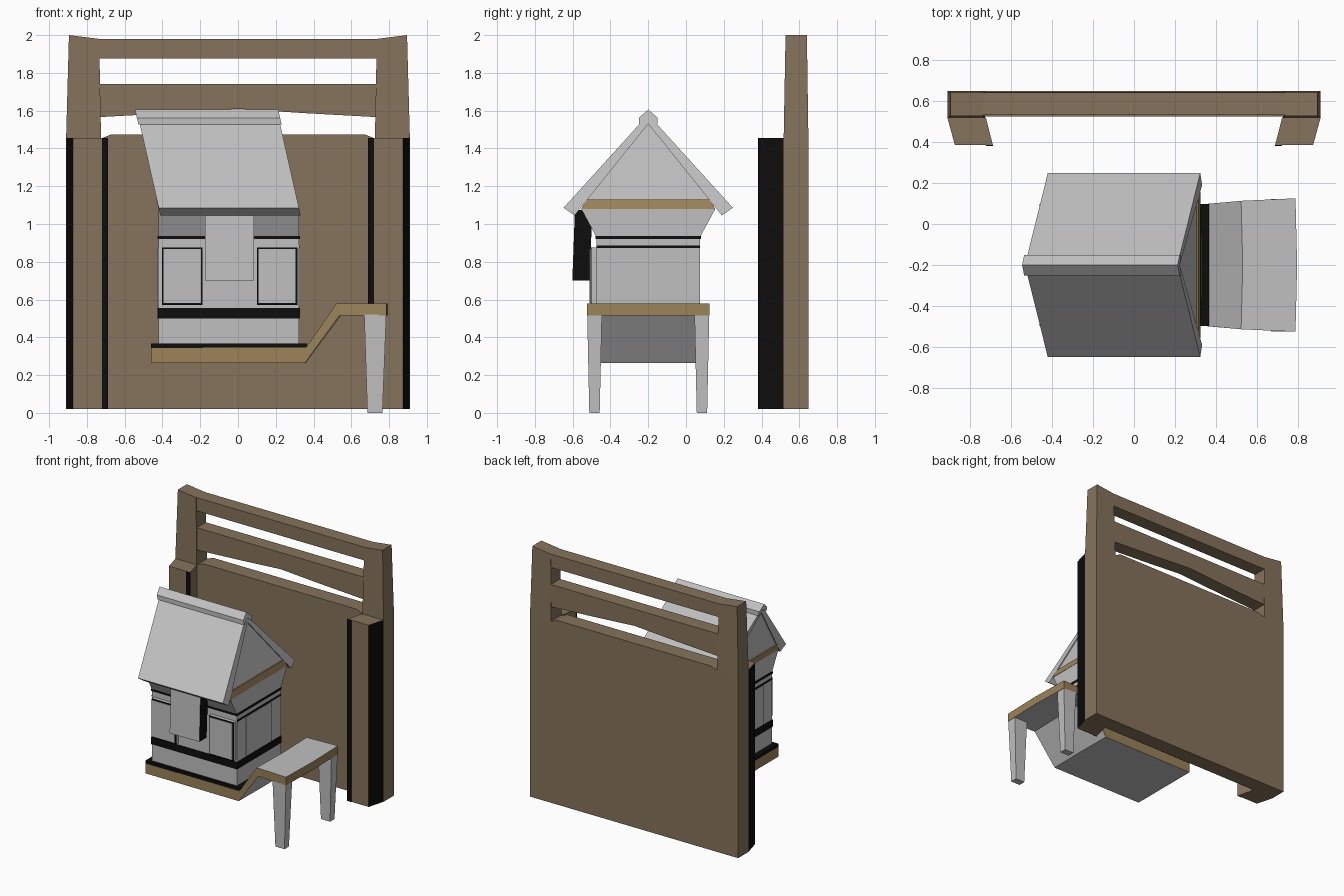
import bpy, bmesh
from mathutils import Vector

if "Cube" in bpy.data.objects:
    bpy.data.objects.remove(bpy.data.objects["Cube"])


def material(name, rgb):
    m = bpy.data.materials.new(name)
    m.diffuse_color = (*rgb, 1)
    m.use_nodes = True
    m.node_tree.nodes["Principled BSDF"].inputs["Base Color"].default_value = m.diffuse_color
    return m


GREY = material("light grey", (0.53, 0.53, 0.53))
BROWN = material("dark brown wood", (0.235, 0.172, 0.105))
TAN = material("tan wood", (0.33, 0.23, 0.098))
BLACK = material("black", (0.004, 0.004, 0.004))


def loft(name, rings, mats, rule=None):
    """Join matching point rings into a capped solid; rule picks a material per face."""
    bm = bmesh.new()
    vs = [[bm.verts.new(p) for p in r] for r in rings]
    n = len(rings[0])
    for a, b in zip(vs, vs[1:]):
        for i in range(n):
            j = (i + 1) % n
            bm.faces.new((a[i], a[j], b[j], b[i]))
    bm.faces.new(vs[0][::-1])
    bm.faces.new(vs[-1])
    bmesh.ops.recalc_face_normals(bm, faces=bm.faces)
    if rule:
        for f in bm.faces:
            f.material_index = rule(f.normal, f.calc_center_median())
    me = bpy.data.meshes.new(name)
    bm.to_mesh(me)
    bm.free()
    for m in mats:
        me.materials.append(m)
    ob = bpy.data.objects.new(name, me)
    bpy.context.collection.objects.link(ob)
    return ob


def rect(x0, x1, y0, y1, z):
    return [(x0, y0, z), (x1, y0, z), (x1, y1, z), (x0, y1, z)]


def box(name, x0, x1, y0, y1, z0, z1, *mats, rule=None):
    return loft(name, [rect(x0, x1, y0, y1, z0), rect(x0, x1, y0, y1, z1)], mats, rule)


def front_prism(name, prof, y0, y1, mat):
    return loft(name, [[(x, y, z) for x, z in prof] for y in (y0, y1)], [mat])


# --- tall wooden back frame ---
front_prism("back_panel", [(-0.74, 0.02), (0.74, 0.02), (0.74, 1.455), (0.72, 1.455),
                           (0.67, 1.475), (-0.67, 1.475), (-0.72, 1.455), (-0.74, 1.455)],
            0.525, 0.648, BROWN)
front_prism("middle_rail", [(-0.75, 1.565), (-0.35, 1.587), (0, 1.61), (0.35, 1.587),
                            (0.75, 1.565), (0.75, 1.742), (-0.75, 1.742)], 0.53, 0.643, BROWN)
front_prism("top_rail", [(-0.75, 1.875), (0.75, 1.875), (0.75, 1.98), (-0.75, 1.98)],
            0.53, 0.64, BROWN)
for s, side in ((-1, "left"), (1, "right")):
    # post: straight below, slightly tapered above, top rising outward
    top = rect(s * 0.735, s * 0.895, 0.527, 0.64, 2.0)
    top = [(x, y, 1.98 if abs(x) < 0.8 else 2.0) for x, y, z in top]
    loft(side + "_post", [rect(s * 0.725, s * 0.91, 0.517, 0.648, 0.02),
                          rect(s * 0.725, s * 0.91, 0.517, 0.648, 1.455), top], [BROWN])
    # skewed pillar in front of the post, black on its outer side
    pillar = [(s * 0.91, 0.52), (s * 0.722, 0.52), (s * 0.688, 0.385), (s * 0.873, 0.385)]
    loft(side + "_pillar", [[(x, y, z) for x, y in pillar] for z in (0.02, 1.456)],
         [BROWN, BLACK], lambda n, c: int(n.x * s > 0.5))
    xs = sorted((s * 0.687, s * 0.721))
    box(side + "_pillar_stripe", *xs, 0.381, 0.387, 0.02, 1.456, BLACK)

# --- base board that ramps up into the bench ---
CY = -0.2  # centre line of the house


def base_ring(xt, zt, xb, zb, h, bow):
    return [(xt, CY - h, zt), (xt + bow, CY, zt), (xt, CY + h, zt),
            (xb, CY + h, zb), (xb + bow, CY, zb), (xb, CY - h, zb)]


loft("base_and_bench", [base_ring(-0.46, 0.345, -0.46, 0.265, 0.295, 0),
                        base_ring(0.36, 0.345, 0.355, 0.265, 0.298, 0.004),
                        base_ring(0.522, 0.58, 0.537, 0.515, 0.313, 0.008),
                        base_ring(0.787, 0.58, 0.787, 0.515, 0.325, 0.008)],
     [TAN, GREY], lambda n, c: int(abs(n.z) > 0.4))
for s, side in ((-1, "front"), (1, "back")):
    loft(side + "_bench_leg",
         [rect(0.685, 0.765, CY + s * 0.257, CY + s * 0.312, 0),
          rect(0.668, 0.785, CY + s * 0.245, CY + s * 0.323, 0.52)], [GREY])

# --- house walls ---
X0, X1 = -0.42, 0.322
box("plinth", -0.46, 0.365, CY - 0.296, CY + 0.298, 0.343, 0.368, BLACK)
loft("house_walls", [rect(X0, X1, CY - h, CY + h, z)
                     for h, z in ((0.274, 0.36), (0.274, 0.93), (0.355, 1.08))], [GREY])


def band(name, z0, z1, e):
    box(name, X0 - e, X1 + e, CY - 0.274 - e, CY + 0.274 + e, z0, z1, BLACK)


band("lower_band", 0.5, 0.555, 0.005)
band("upper_band", 0.92, 0.936, 0.005)
for s, x in ((-1, X0), (1, X1)):
    box("side_trim", x - 0.004, x + 0.004, CY - 0.274, CY + 0.274, 0.873, 0.886, BLACK)
    box("side_door_panel", x - 0.006, x + 0.006, -0.36, -0.052, 0.56, 0.872, GREY)

# front windows: grey block, black frame plate, grey pane
for x0, x1, side in ((-0.403, -0.187, "left"), (0.1, 0.314, "right")):
    box(side + "_window_block", x0, x1, -0.5, -0.47, 0.572, 0.876, GREY)
    box(side + "_window_frame", x0, x1, -0.506, -0.499, 0.572, 0.876, BLACK)
    box(side + "_window_pane", x0 + 0.009, x1 - 0.009, -0.51, -0.505, 0.581, 0.867, GREY)

# hanging front board with black sides
loft("front_board", [rect(-0.176, 0.084, -0.602, -0.512, 0.7),
                     rect(-0.176, 0.084, -0.588, -0.495, 1.075)],
     [GREY, BLACK], lambda n, c: int(abs(n.x) > 0.5))


# --- roof, sheared so the ridge leans left ---
def roof_prism(name, half, x0, x1, mat):
    """half = (distance from centre, z) going down one side and back up the inside."""
    prof = [(CY + d, z) for d, z in half]
    prof += [(CY - d, z) for d, z in reversed(half) if d > 0]
    return loft(name, [[(x - 0.225 * (z - 1.085), y, z) for y, z in prof] for x in (x0, x1)],
                [mat])


def chevron(name, outer, inner, x0, x1, mat):
    prof = [(CY - d, z) for d, z in reversed(outer)] + [(CY + d, z) for d, z in outer[1:]]
    prof += [(CY + d, z) for d, z in reversed(inner)] + [(CY - d, z) for d, z in inner[1:]]
    return loft(name, [[(x - 0.225 * (z - 1.085), y, z) for y, z in prof] for x in (x0, x1)],
                [mat])


chevron("roof", [(0, 1.58), (0.448, 1.086)], [(0, 1.53), (0.39, 1.045)], X0, X1 + 0.001, GREY)
chevron("ridge_cap", [(0, 1.606), (0.05, 1.562), (0.05, 1.527)], [(0, 1.56)],
        X0 - 0.008, X1 + 0.008, GREY)
roof_prism("gable", [(0, 1.535), (0.325, 1.13), (0.325, 1.128)], X0 + 0.008, X1 - 0.008, GREY)
roof_prism("gable_beam", [(0.325, 1.131), (0.355, 1.079)], X0 - 0.002, X1 + 0.001, TAN)
